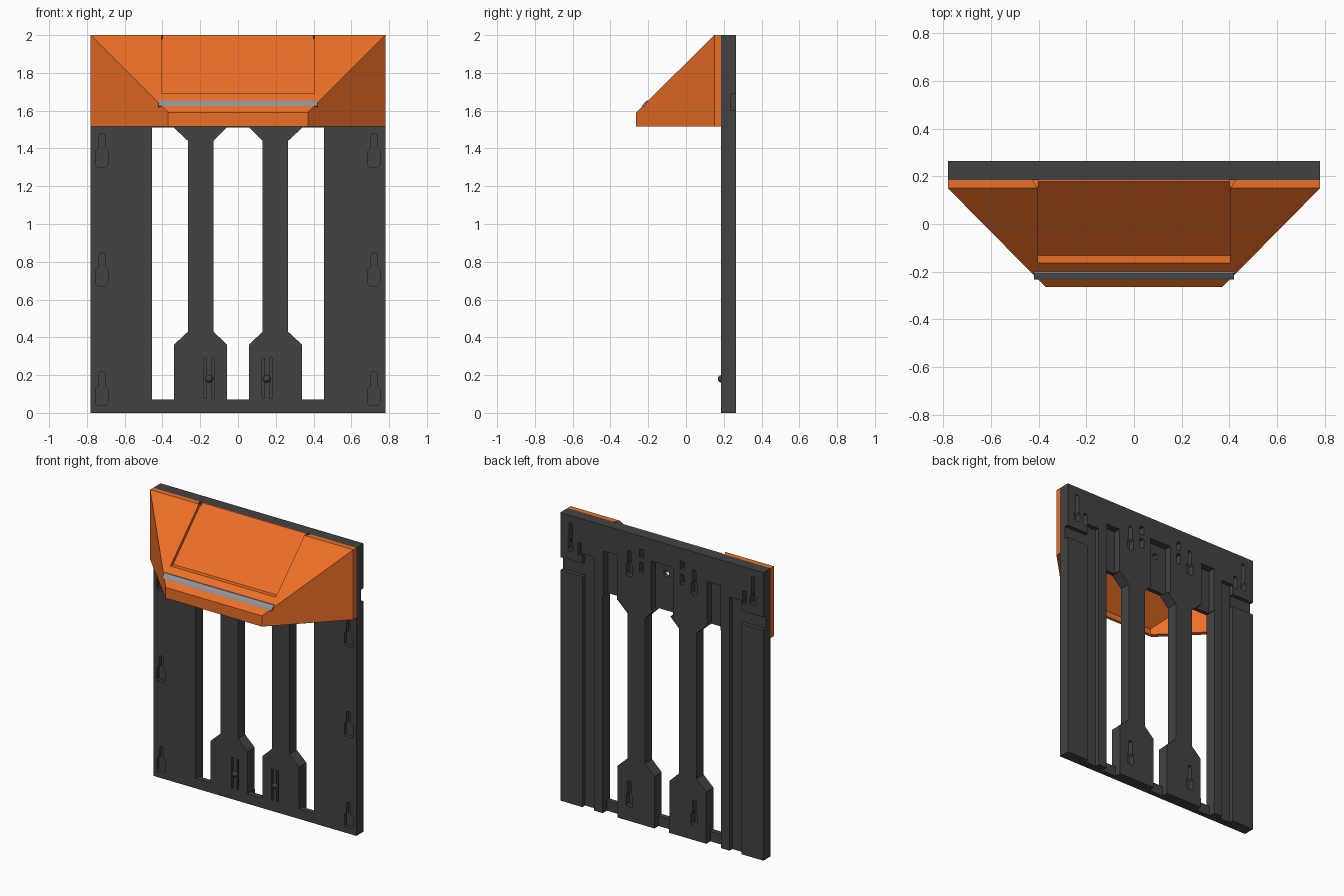
import bpy, bmesh, math
from mathutils import Vector

if "Cube" in bpy.data.objects:
    bpy.data.objects.remove(bpy.data.objects["Cube"])


def material(name, rgb):
    m = bpy.data.materials.new(name)
    m.diffuse_color = (*rgb, 1)
    m.use_nodes = True
    m.node_tree.nodes["Principled BSDF"].inputs["Base Color"].default_value = m.diffuse_color
    return m


ORANGE = material("orange", (0.84, 0.16, 0.02))
DARK = material("dark_grey", (0.055, 0.055, 0.055))
STEEL = material("steel", (0.28, 0.29, 0.31))


def add_object(name, bm, mat=None):
    bmesh.ops.recalc_face_normals(bm, faces=bm.faces)
    me = bpy.data.meshes.new(name)
    bm.to_mesh(me)
    bm.free()
    ob = bpy.data.objects.new(name, me)
    bpy.context.collection.objects.link(ob)
    if mat:
        me.materials.append(mat)
    return ob


def prism(name, pts, lo, hi, axis="y", mat=None):
    """Extrude a 2D outline: (x, z) along y, or (y, z) along x."""
    place = (lambda p, d: (p[0], d, p[1])) if axis == "y" else (lambda p, d: (d, p[0], p[1]))
    bm = bmesh.new()
    a = [bm.verts.new(place(p, lo)) for p in pts]
    b = [bm.verts.new(place(p, hi)) for p in pts]
    bm.faces.new(a)
    bm.faces.new(b[::-1])
    for i in range(len(pts)):
        j = (i + 1) % len(pts)
        bm.faces.new((a[i], b[i], b[j], a[j]))
    return add_object(name, bm, mat)


def rect(x0, x1, z0, z1):
    return [(x0, z0), (x1, z0), (x1, z1), (x0, z1)]


def hull(name, half, mat=None):
    """Convex solid, mirrored in x."""
    bm = bmesh.new()
    for x, y, z in half:
        bm.verts.new((x, y, z))
        bm.verts.new((-x, y, z))
    bmesh.ops.convex_hull(bm, input=bm.verts)
    bmesh.ops.dissolve_limit(bm, angle_limit=0.01, verts=bm.verts, edges=bm.edges)
    return add_object(name, bm, mat)


def cut(target, cutter):
    cutter.hide_render = True
    mod = target.modifiers.new("cut", "BOOLEAN")
    mod.operation, mod.solver, mod.object = "DIFFERENCE", "EXACT", cutter
    dg = bpy.context.evaluated_depsgraph_get()
    dg.update()
    me = bpy.data.meshes.new_from_object(target.evaluated_get(dg))
    target.modifiers.clear()
    target.data = me
    bpy.data.objects.remove(cutter)


def keyhole(x, z, w=0.032, n=0.015, mid=0.1, top=0.18):
    """Wide foot, narrow rounded neck."""
    half = [(w - 0.01, 0), (w, 0.01), (w, mid - 0.012), (n, mid), (n, top - n)]
    half += [(n * math.cos(a), top - n + n * math.sin(a)) for a in (0.5, 1.0)]
    return [(x + u, z + v) for u, v in half] + [(x - u, z + v) for u, v in half[::-1]]


# back panel
FRONT, BACK = 0.185, 0.265
panel = prism("back_panel", rect(-0.78, 0.78, 0, 2), FRONT, BACK, mat=DARK)

# three tall openings leaving two waisted columns
half = [(0.057, 0.07), (0.057, 0.36), (0.13, 0.43), (0.13, 1.44), (0.06, 1.51)]
side = [(0.34, 0.07), (0.455, 0.07), (0.455, 1.51), (0.34, 1.51),
        (0.265, 1.44), (0.265, 0.43), (0.34, 0.36)]
through = [half + [(-x, z) for x, z in half[::-1]]]
through += [[(s * x, z) for x, z in side] for s in (1, -1)]
# screw hole
through.append([(0.022 * math.cos(i * math.pi / 6), 1.765 + 0.022 * math.sin(i * math.pi / 6))
                for i in range(12)])
for pts in through:
    cut(panel, prism("cutter", pts, 0.1, 0.4))

# pockets in the front face: mounting keyholes and spring slots
pockets = []
for s in (1, -1):
    pockets += [keyhole(s * 0.72, z) for z in (0.04, 0.67, 1.3)]
    pockets += [rect(s * 0.153 + d - 0.006, s * 0.153 + d + 0.006, 0.075, 0.29) for d in (-0.021, 0.021)]
for pts in pockets:
    cut(panel, prism("cutter", pts, 0.1, FRONT + 0.025))

# recesses in the rear face: (outline, depth)
rear = [(rect(-0.056, 0.056, -0.1, 0.09), 0.045), (rect(-0.085, 0.085, 1.505, 1.85), 0.05)]
for s in (1, -1):
    m = lambda pts: [(s * x, z) for x, z in pts]
    rear += [
        (m(rect(0.341, 0.454, -0.1, 0.09)), 0.045),   # thin bottom bar
        (m(rect(0.345, 0.45, 1.505, 1.82)), 0.05),    # pocket above side opening
        (m(rect(0.52, 0.61, -0.1, 1.76)), 0.03),      # long groove
        (m(rect(0.605, 0.9, 1.6, 1.69)), 0.028),      # side notch
        (m(keyhole(0.7, 1.75, 0.022, 0.012, 0.07, 0.2)), 0.04),
        (m(rect(0.62, 0.645, 1.74, 1.83)), 0.03),
        (m(keyhole(0.25, 1.7, 0.025, 0.013, 0.09, 0.18)), 0.04),
        (m(rect(0.14, 0.17, 1.75, 1.82)), 0.04),
        (m(rect(0.14, 0.17, 1.85, 1.91)), 0.04),
        (m(keyhole(0.25, 0.1, 0.025, 0.013, 0.09, 0.18)), 0.04),
    ]
for pts, depth in rear:
    cut(panel, prism("cutter", pts, BACK - depth, 0.4))

# small hooks on the column feet
for s, label in ((1, "right"), (-1, "left")):
    bm = bmesh.new()
    bmesh.ops.create_uvsphere(bm, u_segments=16, v_segments=8, radius=0.02)
    bmesh.ops.translate(bm, verts=bm.verts, vec=Vector((s * 0.153, 0.188, 0.18)))
    hook = add_object("hook_" + label, bm, DARK)
    for p in hook.data.polygons:
        p.use_smooth = True

# hollow hood, open below and against the panel
hood = hull("hood", [(0.78, 0.185, 1.515), (0.78, 0.185, 2), (0.78, 0.15, 1.515), (0.78, 0.15, 2),
                     (0.37, -0.265, 1.515), (0.37, -0.265, 1.59)], ORANGE)
cut(hood, hull("cutter", [(0.748, 0.25, 1.4), (0.748, 0.25, 1.96), (0.748, 0.16, 1.4), (0.748, 0.16, 1.96),
                          (0.343, -0.245, 1.4), (0.343, -0.245, 1.555)]))
# sunken label area on the slope, running out at the top
cut(hood, prism("cutter", [(-0.2, 1.69), (-0.132, 1.69), (0.2, 2.022), (0.2, 2.1), (-0.2, 2.1)],
                -0.405, 0.405, "x"))
# flared top corners of the sunken area
for s in (1, -1):
    bm = bmesh.new()
    for z in (1.98, 2.1):
        for x, y in ((0.4, 0.15), (0.405, 0.15), (0.435, 0.2), (0.4, 0.2)):
            bm.verts.new((s * x, y, z))
    bmesh.ops.convex_hull(bm, input=bm.verts)
    cut(hood, add_object("cutter", bm))

# grey trim strip across the slope
prism("trim_strip", [(-0.233, 1.625), (-0.225, 1.637), (-0.207, 1.655), (-0.195, 1.655), (-0.195, 1.645),
                     (-0.22, 1.62)], -0.42, 0.42, "x", STEEL)
